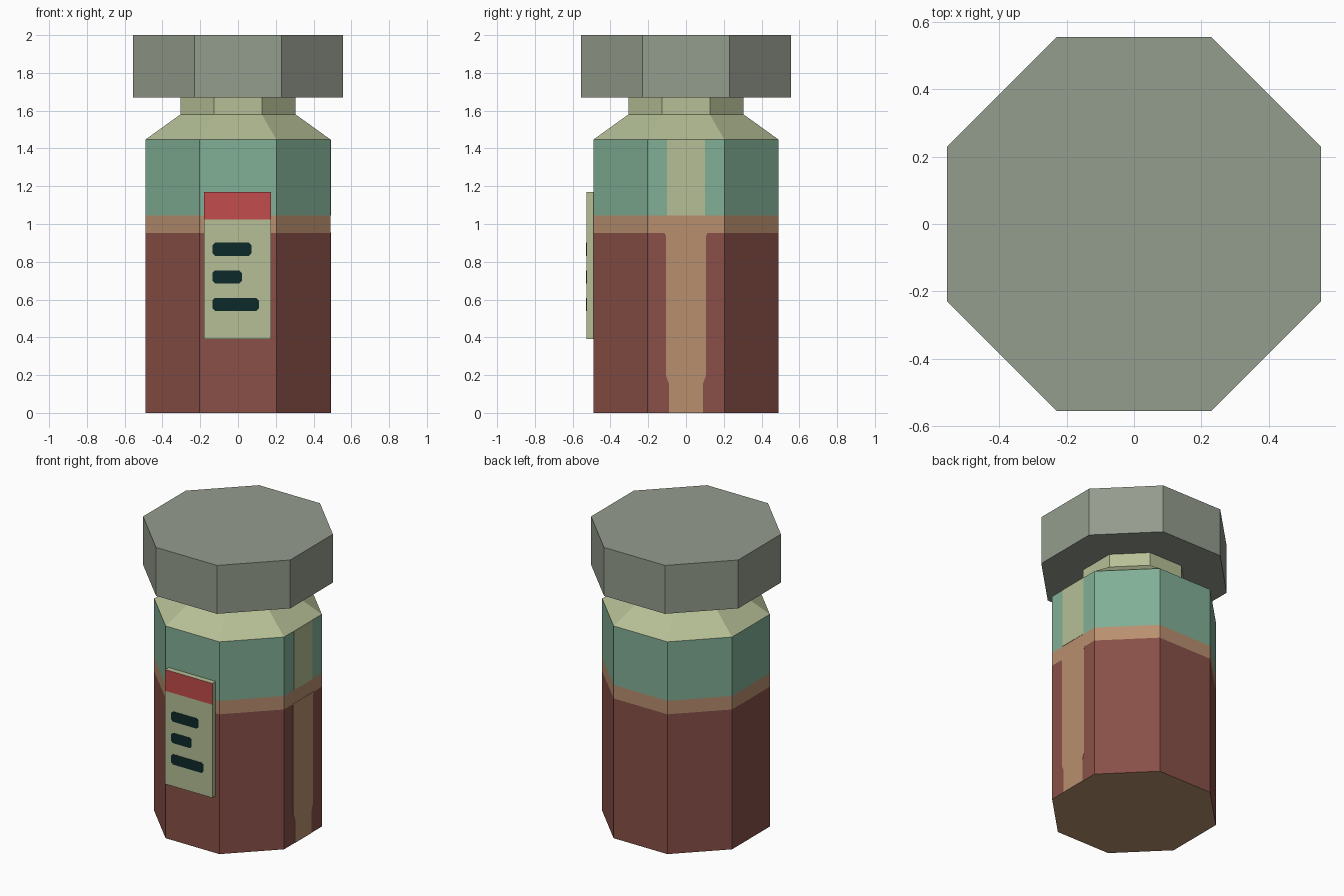
import bpy, bmesh, math

if "Cube" in bpy.data.objects:
    bpy.data.objects.remove(bpy.data.objects["Cube"])


def material(name, hexa):
    def lin(c):
        c /= 255
        return c / 12.92 if c <= 0.04045 else ((c + 0.055) / 1.055) ** 2.4
    m = bpy.data.materials.new(name)
    m.diffuse_color = [lin(int(hexa[i:i + 2], 16)) for i in (0, 2, 4)] + [1]
    m.use_nodes = True
    m.node_tree.nodes["Principled BSDF"].inputs["Base Color"].default_value = m.diffuse_color
    return m


grey = material("grey_cap", "949C8D")
cream = material("pale_cream", "B5BF96")
green = material("glass_green", "81AF96")
rust = material("rust_liquid", "885047")
tan = material("tan_liquid_edge", "B98F6F")
red = material("label_red", "C24C4C")
dark = material("dark_ink", "0D2929")


def finish(name, bm, mats):
    bmesh.ops.recalc_face_normals(bm, faces=bm.faces[:])
    me = bpy.data.meshes.new(name)
    bm.to_mesh(me)
    bm.free()
    for m in mats:
        me.materials.append(m)
    ob = bpy.data.objects.new(name, me)
    bpy.context.collection.objects.link(ob)
    return ob


def octagon_loft(name, rings, mats, bands, bottom, top):
    """Stack of flat-fronted octagons given as (half width, z)."""
    bm = bmesh.new()
    loops = []
    for half, z in rings:
        r = half / math.cos(math.pi / 8)
        angles = [math.pi / 8 + k * math.pi / 4 for k in range(8)]
        loops.append([bm.verts.new((r * math.cos(a), r * math.sin(a), z)) for a in angles])
    for lo, hi, mat in zip(loops, loops[1:], bands):
        for k in range(8):
            n = (k + 1) % 8
            bm.faces.new((lo[k], lo[n], hi[n], hi[k])).material_index = mat
    bm.faces.new(loops[0][::-1]).material_index = bottom
    bm.faces.new(loops[-1]).material_index = top
    return finish(name, bm, mats)


def plate(name, outline, to_world, thick, mat):
    """Thin plate from a 2D outline; to_world maps (u, v, depth) to xyz."""
    bm = bmesh.new()
    back = [bm.verts.new(to_world(u, v, 0)) for u, v in outline]
    front = [bm.verts.new(to_world(u, v, thick)) for u, v in outline]
    bm.faces.new(back)
    bm.faces.new(front)
    for i in range(len(outline)):
        j = (i + 1) % len(outline)
        bm.faces.new((back[i], back[j], front[j], front[i]))
    return finish(name, bm, [mat])


# Bottle: liquid, liquid edge, glass, shoulder, neck
octagon_loft("bottle",
             [(0.49, 0), (0.49, 0.953), (0.49, 1.045), (0.49, 1.447), (0.305, 1.58), (0.305, 1.68)],
             [rust, tan, green, cream], [0, 1, 2, 3, 3], 1, 3)

# Cap
octagon_loft("cap", [(0.555, 1.67), (0.555, 2.0)], [grey], [0], 0, 0)

# Highlight stripe on the right side
side = lambda u, v, d: (0.489 + d, u, v)
half = [(0.09, 0.0), (0.09, 0.155), (0.105, 0.195), (0.105, 0.935), (0.115, 0.955)]
plate("liquid_highlight", half + [(-u, v) for u, v in reversed(half)], side, 0.003, tan)
plate("glass_highlight", [(-0.1, 1.045), (0.1, 1.045), (0.1, 1.447), (-0.1, 1.447)], side, 0.003, cream)

# Label with red header on its front face only
bm = bmesh.new()
bmesh.ops.create_cube(bm, size=1)
for v in bm.verts:
    v.co.x = v.co.x * 0.355 - 0.0025
    v.co.y = v.co.y * 0.047 - 0.5035
    v.co.z = v.co.z * 0.78 + 0.78
bmesh.ops.bisect_plane(bm, geom=bm.verts[:] + bm.edges[:] + bm.faces[:],
                       plane_co=(0, 0, 1.025), plane_no=(0, 0, 1))
bm.normal_update()
for f in bm.faces:
    f.material_index = int(f.normal.y < -0.9 and f.calc_center_median().z > 1.025)
finish("label", bm, [cream, red])

# Printed bars on the label, with clipped corners
front = lambda u, v, d: (u, -0.526 - d, v)
c = 0.014
for i, (x1, z) in enumerate([(0.072, 0.866), (0.02, 0.72), (0.11, 0.574)]):
    x0, z0, z1 = -0.135, z - 0.035, z + 0.035
    plate(f"label_bar_{i + 1}",
          [(x0 + c, z0), (x1 - c, z0), (x1, z0 + c), (x1, z1 - c),
           (x1 - c, z1), (x0 + c, z1), (x0, z1 - c), (x0, z0 + c)],
          front, 0.003, dark)
